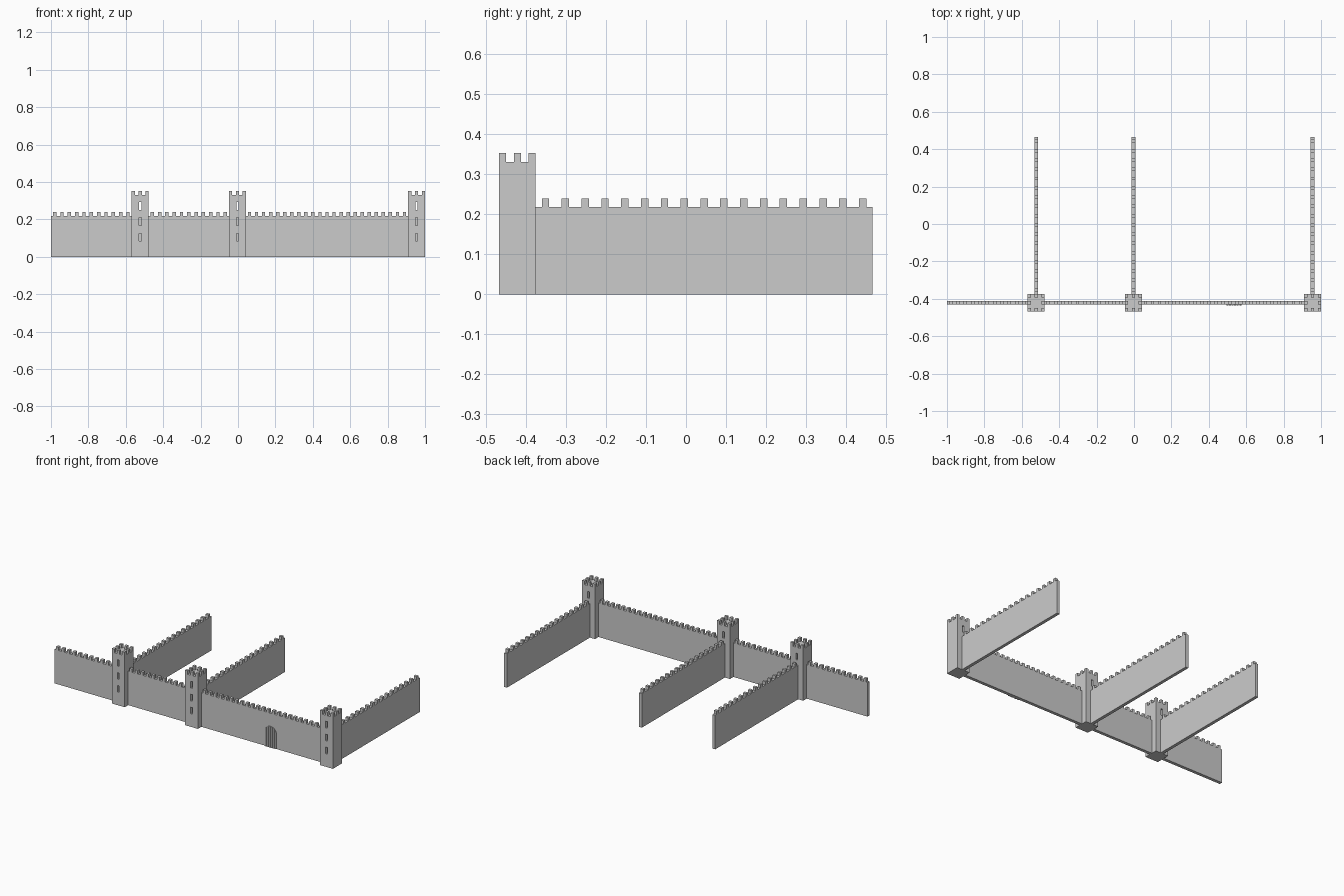
import bpy, bmesh, math

if "Cube" in bpy.data.objects:
    bpy.data.objects.remove(bpy.data.objects["Cube"])

WALL_Z, WALL_TOP = 0.218, 0.239
TOWER_Z, TOWER_TOP = 0.33, 0.353
YC = -0.421            # centre line of the front wall
HALF = 0.0455          # half tower width
T = 0.01               # half wall thickness
TOWERS = (-0.523, -0.003, 0.9545)


def finish(bm, name):
    me = bpy.data.meshes.new(name)
    bmesh.ops.recalc_face_normals(bm, faces=bm.faces)
    bm.to_mesh(me)
    bm.free()
    ob = bpy.data.objects.new(name, me)
    bpy.context.collection.objects.link(ob)
    return ob


def prism(bm, profile, to3d, d0, d1):
    """Extrude a 2D profile between depths d0 and d1."""
    a = [bm.verts.new(to3d(u, v, d0)) for u, v in profile]
    b = [bm.verts.new(to3d(u, v, d1)) for u, v in profile]
    bm.faces.new(a)
    bm.faces.new(b[::-1])
    n = len(a)
    for i in range(n):
        bm.faces.new((a[i], b[i], b[(i + 1) % n], a[(i + 1) % n]))


def along_x(u, v, d):
    return (u, d, v)


def along_y(u, v, d):
    return (d, u, v)


def box(bm, x0, x1, y0, y1, z0, z1):
    prism(bm, [(x0, z0), (x1, z0), (x1, z1), (x0, z1)], along_x, y0, y1)


def wall(name, u0, u1, centre, to3d, pitch, merlon):
    # crenellated outline, extruded to the wall thickness
    n = round((u1 - u0) / pitch)
    step = (u1 - u0) / n
    pts = [(u0, 0), (u0, WALL_Z)]
    for i in range(n):
        m = u0 + (i + 0.5) * step
        a, b = m - merlon / 2, m + merlon / 2
        pts += [(a, WALL_Z), (a, WALL_TOP), (b, WALL_TOP), (b, WALL_Z)]
    pts += [(u1, WALL_Z), (u1, 0)]
    bm = bmesh.new()
    prism(bm, pts, to3d, centre - T, centre + T)
    return finish(bm, name)


# front wall segments between the towers
starts = [-1.0] + [t + HALF for t in TOWERS[:2]]
for i, (a, t) in enumerate(zip(starts, TOWERS)):
    wall(f"front_wall_{i + 1}", a, t - HALF, YC, along_x, 0.0385, 0.018)

for i, t in enumerate(TOWERS):
    # side wall running back from each tower
    wall(f"side_wall_{i + 1}", YC + HALF, 0.466, t, along_y, 0.0497, 0.0185)

    # tower shaft
    bm = bmesh.new()
    box(bm, t - HALF, t + HALF, YC - HALF, YC + HALF, 0, TOWER_Z)
    tower = finish(bm, f"tower_{i + 1}")

    # arrow slits
    bm = bmesh.new()
    for z in (0.105, 0.188, 0.271):
        box(bm, t - 0.006, t + 0.006, YC - 0.06, YC + 0.06, z - 0.021, z + 0.021)
    cutter = finish(bm, f"slit_cutter_{i + 1}")
    cutter.hide_render = True
    cutter.hide_viewport = True
    mod = tower.modifiers.new("slits", 'BOOLEAN')
    mod.object = cutter
    mod.solver = 'EXACT'

    # ring of eight tower merlons
    bm = bmesh.new()
    w = 0.0175
    k = HALF - w / 2
    for dx in (-k, 0, k):
        for dy in (-k, 0, k):
            if dx or dy:
                x, y = t + dx, YC + dy
                box(bm, x - w / 2, x + w / 2, y - w / 2, y + w / 2, TOWER_Z, TOWER_TOP)
    finish(bm, f"tower_merlons_{i + 1}")

# arched plank door
DX, R, SPRING, N = 0.534, 0.041, 0.094, 6
bm = bmesh.new()
step = 2 * R / N
for i in range(N):
    a = -R + i * step + 0.0015
    b = a + step - 0.003
    top = [(DX + u, SPRING + math.sqrt(R * R - u * u))
           for u in (b, (2 * b + a) / 3, (b + 2 * a) / 3, a)]
    prism(bm, [(DX + a, 0), (DX + b, 0)] + top, along_x, YC - T - 0.005, YC - T)
finish(bm, "door_planks")
